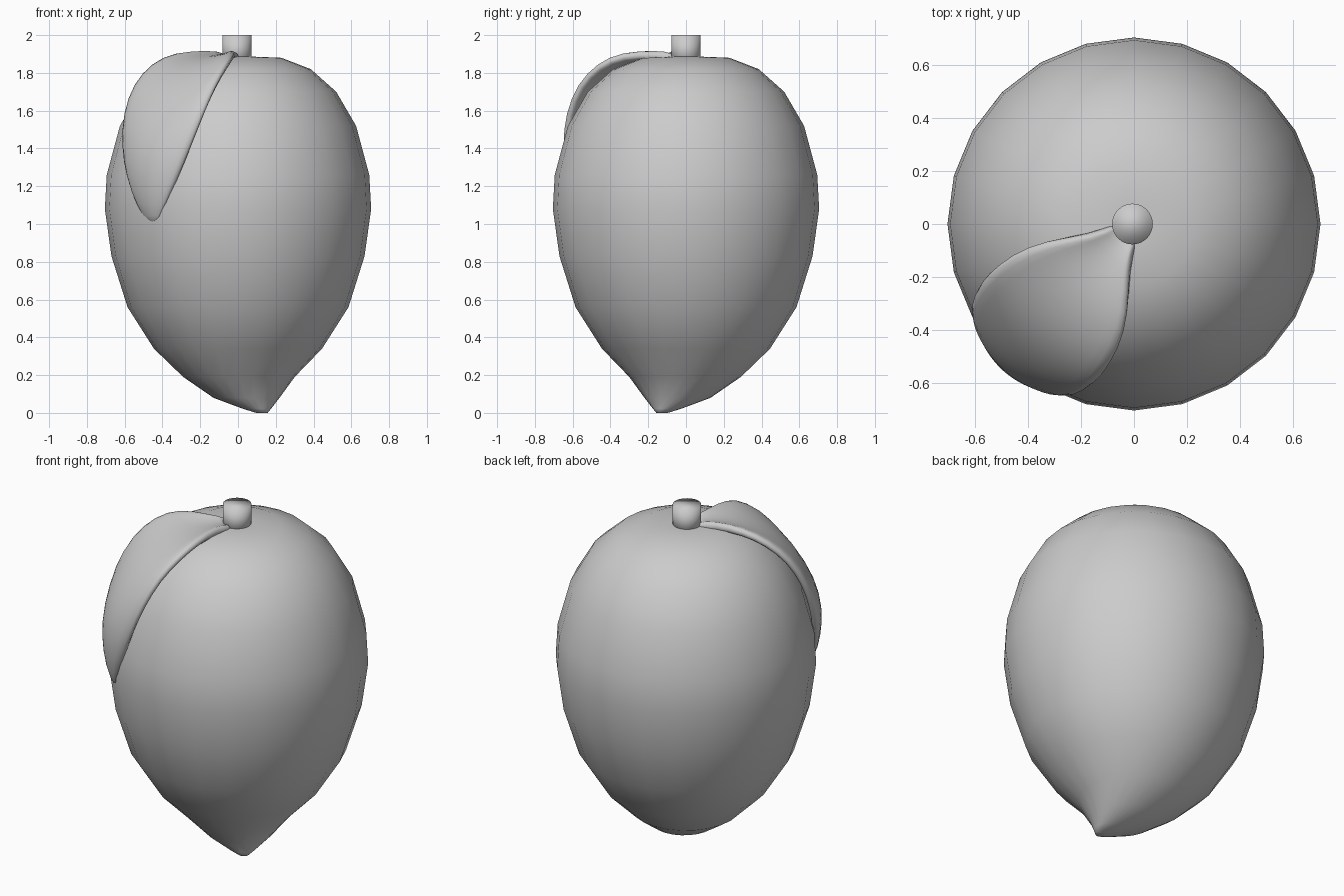
import bpy, bmesh, math
from mathutils import Vector

cube = bpy.data.objects.get("Cube")
if cube:
    bpy.data.objects.remove(cube)

grey = bpy.data.materials.new("plain_grey")
grey.use_nodes = True
colour = (0.6, 0.6, 0.6, 1)
grey.diffuse_color = colour
grey.node_tree.nodes["Principled BSDF"].inputs["Base Color"].default_value = colour


def make_object(name, bm):
    bmesh.ops.recalc_face_normals(bm, faces=bm.faces)
    mesh = bpy.data.meshes.new(name)
    bm.to_mesh(mesh)
    bm.free()
    mesh.materials.append(grey)
    mesh.shade_smooth()
    obj = bpy.data.objects.new(name, mesh)
    bpy.context.collection.objects.link(obj)
    return obj


def bridge(bm, rows, closed):
    for a, b in zip(rows, rows[1:]):
        for i in range(len(a) if closed else len(a) - 1):
            j = (i + 1) % len(a)
            bm.faces.new((a[i], a[j], b[j], b[i]))


# Fruit body: rings of (radius, height, sideways shift towards the tip)
SIDES = 24
rings = [(0.03, 0.0, 0.127), (0.075, 0.022, 0.1), (0.175, 0.08, 0.045),
         (0.295, 0.19, 0.005), (0.445, 0.34, 0), (0.585, 0.56, 0),
         (0.67, 0.83, 0), (0.705, 1.08, 0), (0.695, 1.26, 0), (0.625, 1.52, 0),
         (0.52, 1.7, 0), (0.385, 1.82, 0), (0.23, 1.88, 0), (0.08, 1.886, 0)]
bm = bmesh.new()
rows = []
for r, z, shift in rings:
    angles = [math.tau * i / SIDES for i in range(SIDES)]
    rows.append([bm.verts.new((shift + r * math.cos(a), -shift + r * math.sin(a), z))
                 for a in angles])
bridge(bm, rows, True)
bm.faces.new(rows[0])
bm.faces.new(rows[-1])
make_object("fruit_body", bm)

# Stem: short cylinder with a softly rounded rim
bm = bmesh.new()
bmesh.ops.create_cone(bm, cap_ends=True, segments=32, radius1=0.077, radius2=0.077, depth=0.16)
bmesh.ops.translate(bm, verts=bm.verts, vec=(-0.006, 0, 1.92))
make_object("stem", bm)

# Leaf: stations of midrib (out, height) and edge (out, half width, height)
stations = [((0.05, 1.90), (0.05, 0.045, 1.91)), ((0.14, 1.90), (0.14, 0.085, 1.925)),
            ((0.28, 1.89), (0.28, 0.21, 1.92)), ((0.42, 1.84), (0.40, 0.27, 1.86)),
            ((0.56, 1.74), (0.52, 0.295, 1.75)), ((0.67, 1.58), (0.61, 0.29, 1.59)),
            ((0.735, 1.42), (0.665, 0.25, 1.41)), ((0.75, 1.26), (0.695, 0.19, 1.25)),
            ((0.73, 1.10), (0.70, 0.11, 1.10)), ((0.685, 0.98), (0.68, 0.02, 0.98))]
heading = math.radians(228.5)
out = Vector((math.cos(heading), math.sin(heading), 0))
side = Vector((out.y, -out.x, 0))
HALF = 4
bm = bmesh.new()
rows = []
for (ms, mz), (es, width, ez) in stations:
    row = []
    for k in range(-HALF, HALF + 1):
        u = k / HALF
        s, z = ms + (es - ms) * u * u, mz + (ez - mz) * u * u
        row.append(bm.verts.new(out * s + side * width * u + Vector((0, 0, z))))
    rows.append(row)
bridge(bm, rows, False)
bmesh.ops.recalc_face_normals(bm, faces=bm.faces)
# Make the outer side of the blade face up before thickening it
if sum(f.normal.z for f in bm.faces) < 0:
    bmesh.ops.reverse_faces(bm, faces=bm.faces)
bmesh.ops.solidify(bm, geom=bm.faces[:], thickness=0.045)
leaf = make_object("leaf", bm)
soften = leaf.modifiers.new("soften", 'SUBSURF')
soften.levels = soften.render_levels = 1
